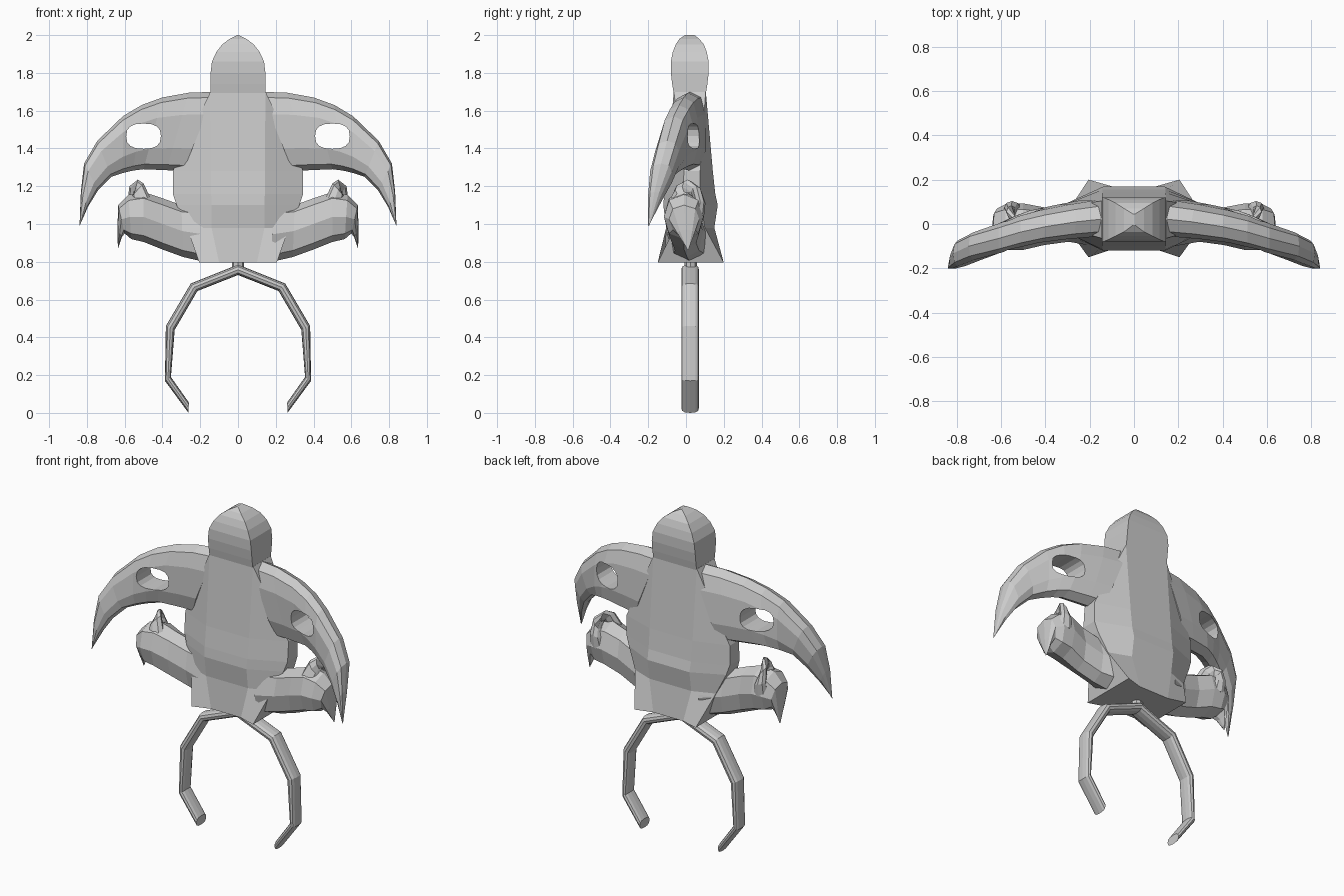
import bpy, bmesh, math


def skin(name, rings, mirror=False):
    """Bridge equal-sized rings of points and cap both ends."""
    bm = bmesh.new()
    vr = [[bm.verts.new(p) for p in r] for r in rings]
    n = len(vr[0])
    for a, b in zip(vr, vr[1:]):
        for i in range(n):
            j = (i + 1) % n
            bm.faces.new((a[i], a[j], b[j], b[i]))
    bm.faces.new(vr[0])
    bm.faces.new(vr[-1])
    bmesh.ops.remove_doubles(bm, verts=bm.verts, dist=0.0005)
    bmesh.ops.recalc_face_normals(bm, faces=bm.faces)
    me = bpy.data.meshes.new(name)
    bm.to_mesh(me)
    bm.free()
    ob = bpy.data.objects.new(name, me)
    bpy.context.collection.objects.link(ob)
    if mirror:
        ob.modifiers.new("mirror", 'MIRROR')
    return ob


def limb(name, stations, n=10, power=1.0):
    """Mirrored limb; station = outer x,z, inner x,z, centre y, half depth."""
    rings = []
    for ox, oz, ix, iz, y, d in stations:
        ring = []
        for k in range(n):
            a = 2 * math.pi * k / n
            c, s = math.cos(a), math.sin(a)
            t = math.copysign(abs(c) ** power, c) * 0.5
            u = math.copysign(abs(s) ** power, s)
            ring.append(((ox + ix) / 2 + (ox - ix) * t, y + d * u,
                         (oz + iz) / 2 + (oz - iz) * t))
        rings.append(ring)
    return skin(name, rings, True)


# Head: square block rounding up to a short peak
head = [(1.69, .145, -.065, .105), (1.74, .145, -.073, .113), (1.80, .145, -.08, .12),
        (1.86, .138, -.08, .12), (1.91, .115, -.07, .11), (1.95, .084, -.055, .095),
        (1.98, .045, -.035, .07), (2.0, .004, -.005, .045)]
skin("head", [[(-w, f, z), (w, f, z), (w, b, z), (-w, b, z)] for z, w, f, b in head])

# Torso: z, panel half width, side half width, front y, back y, side front y, side back y
torso = [(.795, .10, .205, -.115, .17, -.15, .20),
         (.98, .14, .27, -.105, .15, -.06, .10),
         (1.10, .14, .325, -.12, .168, -.03, .08),
         (1.16, .142, .345, -.115, .155, -.02, .075),
         (1.28, .143, .345, -.10, .142, -.01, .075),
         (1.70, .145, .146, -.065, .105, -.064, .104)]
skin("torso", [[(-a, f, z), (a, f, z), (b, sf, z), (b, sb, z),
                (a, k, z), (-a, k, z), (-b, sb, z), (-b, sf, z)]
               for z, a, b, f, k, sf, sb in torso])

# Wings: crescent shoulders sweeping forward to a point
wing = limb("wings", [(.12, 1.70, .29, 1.28, .025, .085), (.26, 1.695, .38, 1.285, .01, .08),
                      (.40, 1.67, .50, 1.29, -.012, .075), (.51, 1.63, .555, 1.283, -.036, .073),
                      (.61, 1.57, .61, 1.27, -.065, .07), (.745, 1.44, .67, 1.25, -.10, .065),
                      (.815, 1.32, .74, 1.18, -.132, .06), (.832, 1.17, .795, 1.09, -.167, .035),
                      (.839, .99, .834, 1.0, -.197, .003)], 10, .72)

# Rounded window through each wing
hole = []
for k in range(16):
    a = 2 * math.pi * k / 16
    c, s = math.cos(a), math.sin(a)
    hole.append((.50 + .092 * math.copysign(abs(c) ** .8, c),
                 1.465 + .067 * math.copysign(abs(s) ** .75, s)))
cutter = skin("window_cutter", [[(x, y, z) for x, z in hole] for y in (-.4, .4)])
cutter.hide_render = True
cut = wing.modifiers.new("window", 'BOOLEAN')
cut.operation, cut.solver, cut.object = 'DIFFERENCE', 'EXACT', cutter
bpy.context.view_layer.objects.active = wing
bpy.ops.object.modifier_move_to_index(modifier="window", index=0)
bpy.ops.object.modifier_apply(modifier="window")
bpy.data.objects.remove(cutter)

# Lower arms ending in a downward claw
limb("lower_arms", [(.18, 1.09, .18, .80, .02, .12), (.30, 1.10, .29, .825, .005, .085),
                    (.41, 1.14, .40, .865, -.01, .085), (.50, 1.17, .50, .905, -.012, .105),
                    (.58, 1.155, .565, .92, -.012, .105), (.635, 1.10, .60, .95, -.01, .08),
                    (.638, .97, .615, .93, .0, .045), (.636, .865, .632, .88, .01, .006)], 8, .85)

# Small loops arching over the lower arms
limb("arm_loops", [(.465, 1.14, .56, 1.12, -.05, .035), (.50, 1.215, .56, 1.15, -.025, .032),
                   (.53, 1.235, .55, 1.16, .01, .03), (.575, 1.20, .53, 1.14, .055, .028),
                   (.585, 1.12, .515, 1.10, .075, .028), (.59, 1.04, .50, 1.03, .065, .03)], 8)

# Pincer: flat band bent into an open ring
limb("pincer", [(0, .785, 0, .73, .022, .047), (.25, .685, .215, .645, .022, .047),
                (.382, .46, .335, .44, .022, .047), (.387, .17, .355, .19, .022, .047),
                (.262, .0, .26, .055, .022, .047)], 12, .75)

# Neck joining pincer and torso
skin("pincer_neck", [[(.032 * math.cos(k * math.pi / 4), .025 + .032 * math.sin(k * math.pi / 4), z)
                      for k in range(8)] for z in (.75, .82)])
